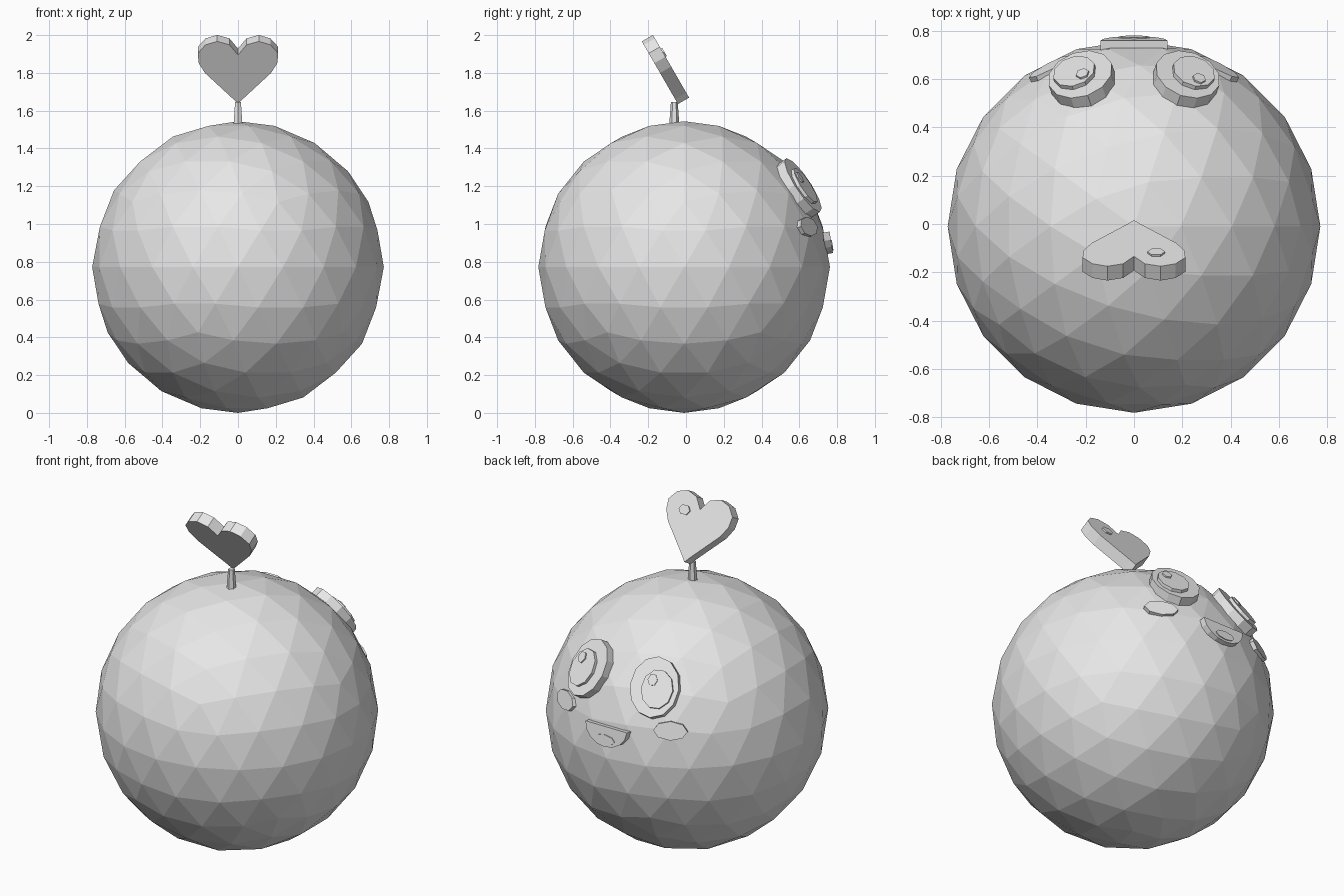
import bpy, bmesh
from math import sin, cos, pi, radians
from mathutils import Vector, Matrix

cube = bpy.data.objects.get("Cube")
if cube:
    bpy.data.objects.remove(cube, do_unlink=True)

GREY = (0.8, 0.8, 0.8, 1)
mat = bpy.data.materials.new("plain grey")
mat.use_nodes = True
mat.diffuse_color = GREY
mat.node_tree.nodes["Principled BSDF"].inputs["Base Color"].default_value = GREY

CENTRE = Vector((0, -0.01, 0.772))
RADIUS = 0.772


def finish(name, bm):
    bmesh.ops.recalc_face_normals(bm, faces=bm.faces)
    mesh = bpy.data.meshes.new(name)
    bm.to_mesh(mesh)
    bm.free()
    mesh.materials.append(mat)
    obj = bpy.data.objects.new(name, mesh)
    bpy.context.collection.objects.link(obj)
    return obj


def axes(azimuth, elevation):
    """Sideways, upward and outward directions for a tilted plate."""
    a, e = radians(azimuth), radians(elevation)
    n = Vector((sin(a) * cos(e), cos(a) * cos(e), sin(e)))
    u = Vector((cos(a), -sin(a), 0))
    return u, u.cross(n), n


def plate(name, origin, frame, outline, back, front):
    """Solid plate: a 2D outline extruded along the frame's outward axis."""
    u, v, n = frame
    bm = bmesh.new()
    face = bm.faces.new([bm.verts.new(origin + u * x + v * y + n * back) for x, y in outline])
    extruded = bmesh.ops.extrude_face_region(bm, geom=[face])["geom"]
    verts = [g for g in extruded if isinstance(g, bmesh.types.BMVert)]
    bmesh.ops.translate(bm, verts=verts, vec=n * (front - back))
    return finish(name, bm)


def ellipse(rx, ry, sides, cx=0, cy=0):
    return [(cx + rx * cos(2 * pi * i / sides), cy + ry * sin(2 * pi * i / sides))
            for i in range(sides)]


def half_ellipse(rx, depth, steps, top):
    return [(rx * cos(pi * i / steps), top - depth * sin(pi * i / steps))
            for i in range(steps + 1)]


# Faceted round body
bm = bmesh.new()
bmesh.ops.create_icosphere(bm, subdivisions=3, radius=RADIUS, matrix=Matrix.Translation(CENTRE))
finish("body", bm)

# Eyes and cheeks, mirrored; the glints sit on the same side of both eyes
for side, label in ((1, "left"), (-1, "right")):
    frame = axes(side * 19.5, 33)
    plate(label + "_eye", CENTRE, frame, ellipse(0.138, 0.17, 12), 0.735, 0.797)
    plate(label + "_iris", CENTRE, frame,
          ellipse(0.09, 0.11, 10, side * 0.02, -0.012), 0.76, 0.815)
    plate(label + "_glint", CENTRE, frame,
          ellipse(0.028, 0.034, 6, side * 0.02 + 0.03, 0.035), 0.8, 0.823)
    plate(label + "_cheek", CENTRE, axes(side * 28, 16), ellipse(0.095, 0.053, 8), 0.745, 0.78)

# Smiling mouth with tongue
frame = axes(0, 9)
plate("mouth", CENTRE, frame, half_ellipse(0.138, 0.115, 8, 0.065), 0.75, 0.79)
plate("tongue", CENTRE, frame, ellipse(0.065, 0.028, 8, 0, -0.008), 0.77, 0.795)

# Tapered stem
bm = bmesh.new()
bmesh.ops.create_cone(bm, cap_ends=True, segments=6, radius1=0.027, radius2=0.018, depth=0.12,
                      matrix=Matrix.Translation((0, -0.062, 1.585)))
finish("stem", bm)

# Heart-shaped leaf leaning toward the front, with a small spot on its upper face
half = [(0.025, 0.03), (0.175, 0.19), (0.208, 0.25), (0.213, 0.31),
        (0.172, 0.362), (0.11, 0.383), (0.045, 0.362)]
heart = [(0, 0)] + half + [(0, 0.3)] + [(-x, y) for x, y in reversed(half)]
tip = Vector((0, -0.013, 1.652))
leaf_frame = axes(0, 30)
plate("heart_leaf", tip, leaf_frame, heart, -0.034, 0.034)
plate("leaf_spot", tip, leaf_frame, ellipse(0.037, 0.03, 6, 0.092, 0.275), 0.02, 0.042)
